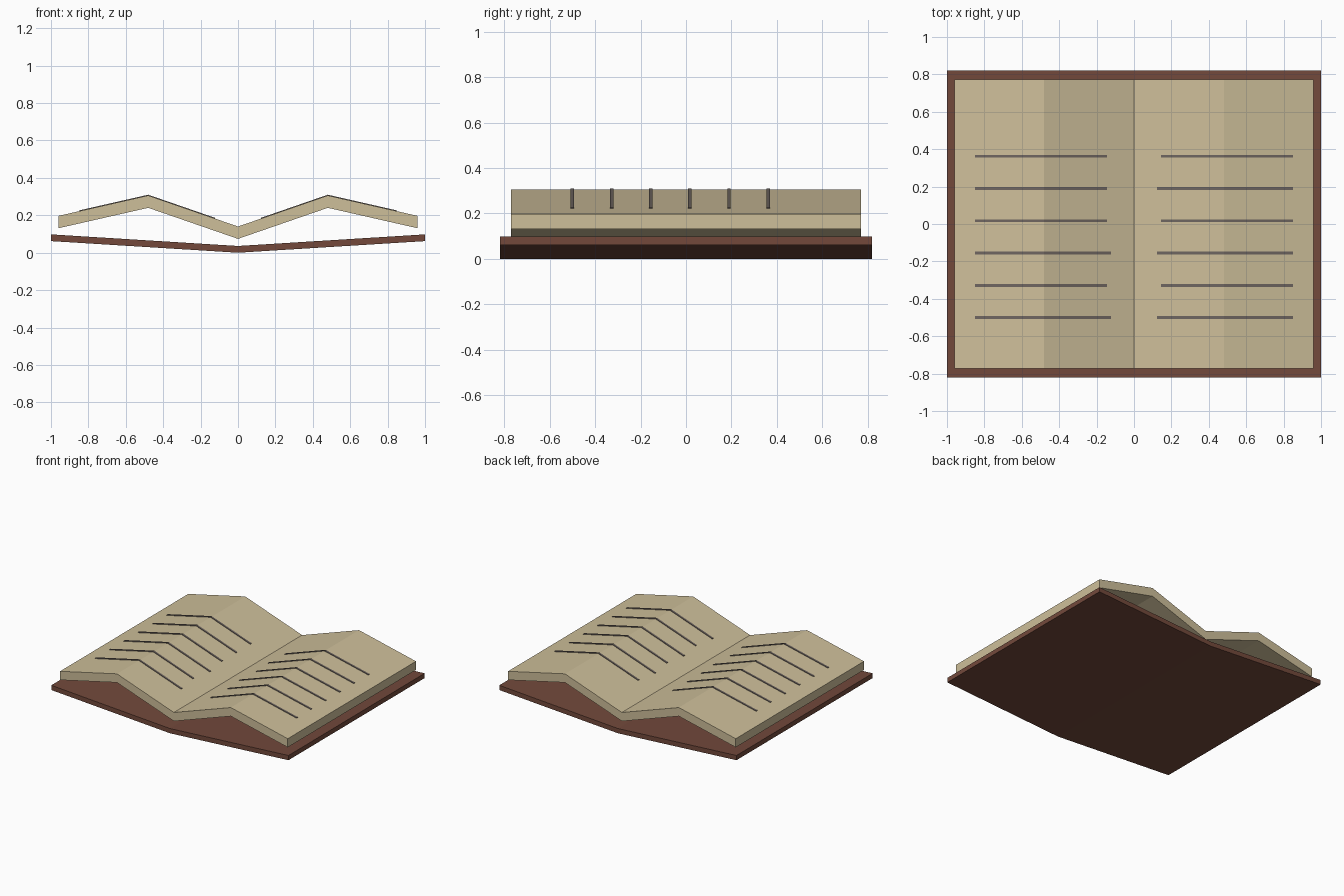
import bpy, bmesh

if "Cube" in bpy.data.objects:
    bpy.data.objects.remove(bpy.data.objects["Cube"])


def srgb(r, g, b):
    lin = lambda c: c / 12.92 if c <= 0.04045 else ((c + 0.055) / 1.055) ** 2.4
    return [lin(v / 255) for v in (r, g, b)] + [1.0]


def material(name, rgb):
    m = bpy.data.materials.new(name)
    m.diffuse_color = srgb(*rgb)
    m.use_nodes = True
    m.node_tree.nodes["Principled BSDF"].inputs["Base Color"].default_value = m.diffuse_color
    return m


leather = material("brown leather", (115, 73, 59))
paper = material("aged paper", (206, 191, 154))
ink = material("grey ink", (110, 101, 96))


def slabs(name, mat, pieces):
    """Extrude folded strips along y; each piece is (top profile, thickness, y0, y1)."""
    bm = bmesh.new()
    for top, thick, y0, y1 in pieces:
        rings = []
        for x, z in top:
            rings.append([bm.verts.new(p) for p in (
                (x, y0, z), (x, y1, z), (x, y1, z - thick), (x, y0, z - thick))])
        for a, b in zip(rings, rings[1:]):
            for i in range(4):
                j = (i + 1) % 4
                bm.faces.new((a[i], a[j], b[j], b[i]))
        bm.faces.new(rings[0])
        bm.faces.new(rings[-1][::-1])
    bmesh.ops.recalc_face_normals(bm, faces=bm.faces)
    mesh = bpy.data.meshes.new(name)
    bm.to_mesh(mesh)
    bm.free()
    mesh.materials.append(mat)
    obj = bpy.data.objects.new(name, mesh)
    bpy.context.collection.objects.link(obj)


# Page surface: valley at the spine, ridge in the middle of each page
EDGE, RIDGE = 0.96, 0.48
Z_EDGE, Z_RIDGE, Z_SPINE = 0.197, 0.306, 0.140


def page_z(x):
    x = abs(x)
    if x < RIDGE:
        return Z_SPINE + (Z_RIDGE - Z_SPINE) * x / RIDGE
    return Z_RIDGE + (Z_EDGE - Z_RIDGE) * (x - RIDGE) / (EDGE - RIDGE)


# Cover and page block
slabs("cover", leather, [([(-1, 0.098), (0, 0.036), (1, 0.098)], 0.036, -0.82, 0.82)])
slabs("page_block", paper,
      [([(x, page_z(x)) for x in (-EDGE, -RIDGE, 0, RIDGE, EDGE)], 0.066, -0.772, 0.772)])

# Ruled text lines folded over each ridge, with alternating inner ends
lines = []
for side, inner_ends in ((-1, (0.145, 0.145, 0.145, 0.124, 0.145, 0.124)),
                         (1, (0.145, 0.124, 0.145, 0.124, 0.145, 0.124))):
    for row, inner in enumerate(inner_ends):
        y = 0.362 - 0.1725 * row
        top = [(side * x, page_z(x) + 0.004) for x in (inner, RIDGE, 0.85)]
        lines.append((top, 0.006, y - 0.0075, y + 0.0075))
slabs("text_lines", ink, lines)
